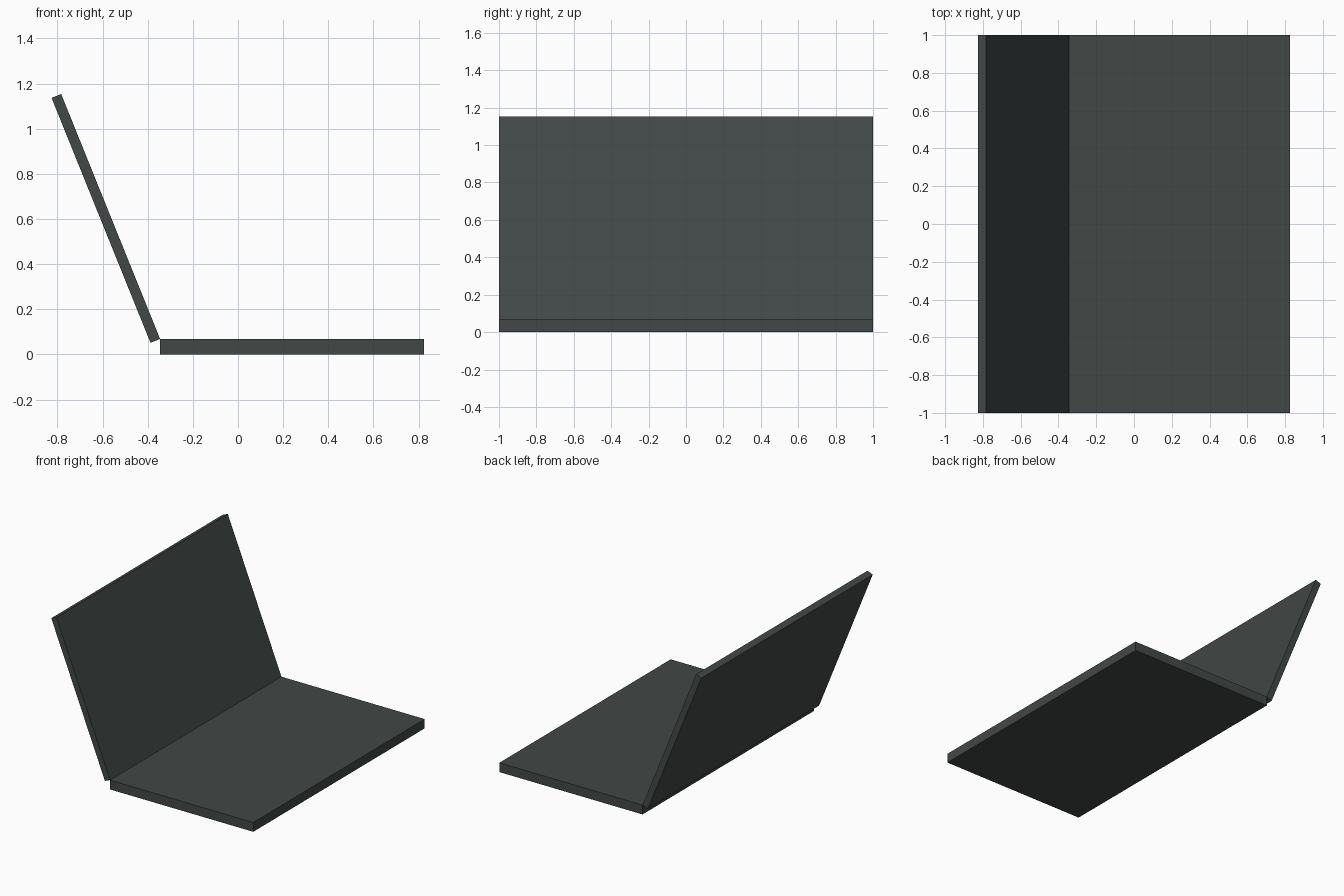
import bpy, math
from mathutils import Matrix, Vector

if "Cube" in bpy.data.objects:
    bpy.data.objects.remove(bpy.data.objects["Cube"])

# Single dark grey-green casing colour
casing = bpy.data.materials.new("dark_grey_casing")
casing.diffuse_color = (0.054, 0.064, 0.062, 1.0)
casing.use_nodes = True
casing.node_tree.nodes["Principled BSDF"].inputs["Base Color"].default_value = casing.diffuse_color

DEPTH = 1.17             # length of each half, away from the hinge
HINGE = Vector((-0.345, 0, 0.069))


def slab(name, size, centre, tilt=0.0):
    """Box placed relative to the hinge edge, then tilted about it."""
    bpy.ops.mesh.primitive_cube_add(size=1)
    ob = bpy.context.object
    ob.name = name
    ob.data.transform(Matrix.Translation(HINGE)
                      @ Matrix.Rotation(tilt, 4, 'Y')
                      @ Matrix.Translation(centre)
                      @ Matrix.Diagonal((*size, 1)))
    ob.data.materials.append(casing)
    return ob


# Keyboard base, lying flat with its top rear edge on the hinge line
slab("keyboard_base", (DEPTH, 2, 0.069), (DEPTH / 2, 0, -0.0345))

# Thinner screen lid, leaning back from the hinge line
slab("screen_lid", (0.046, 2, DEPTH), (-0.023, 0, DEPTH / 2), math.radians(-22))
